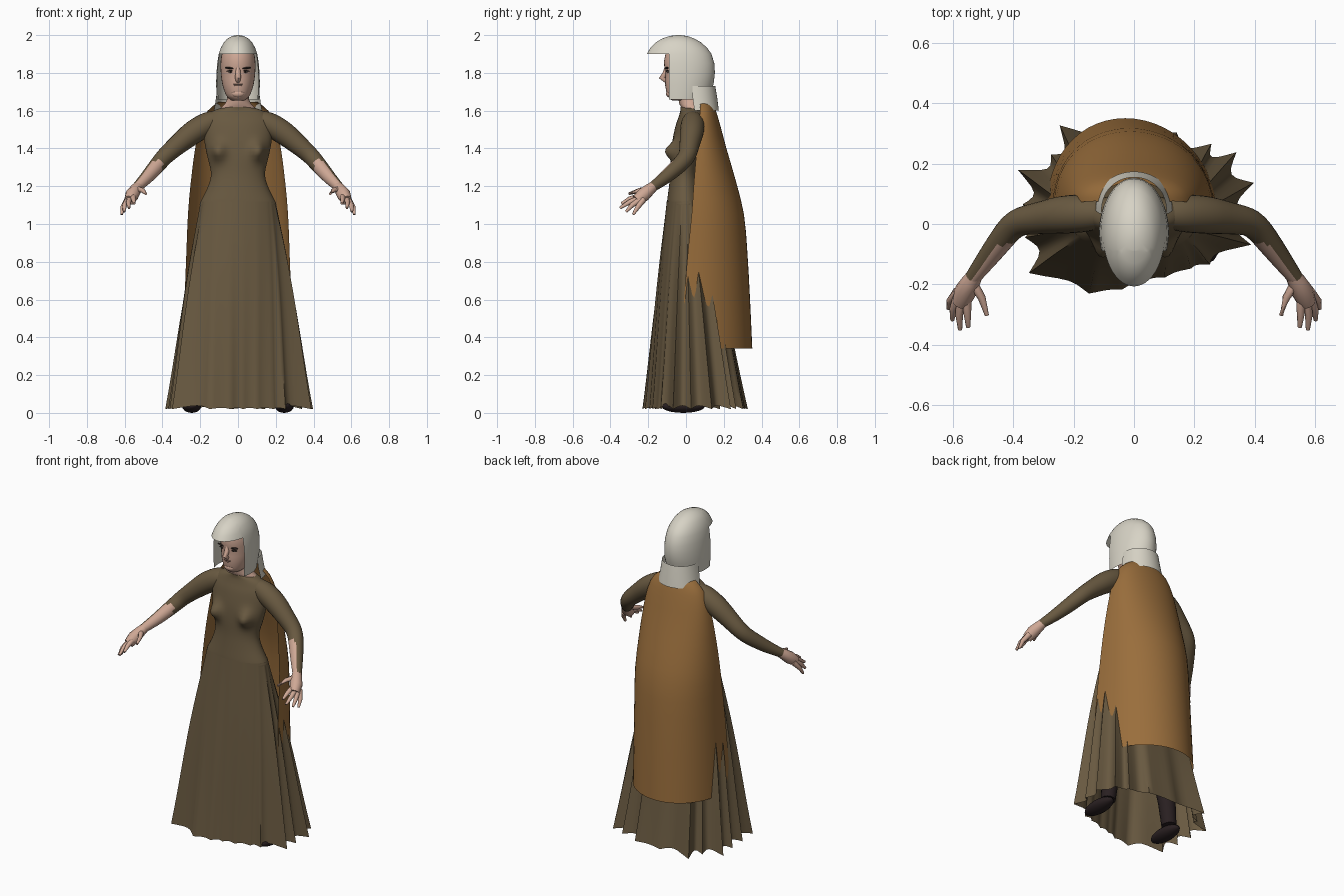
import bpy, bmesh
from math import sin, cos, pi, radians, exp
from mathutils import Vector

cube = bpy.data.objects.get("Cube")
if cube:
    bpy.data.objects.remove(cube)


def material(name, colour):
    m = bpy.data.materials.new(name)
    m.use_nodes = True
    m.diffuse_color = (*colour, 1)
    m.node_tree.nodes["Principled BSDF"].inputs["Base Color"].default_value = (*colour, 1)
    return m


DRESS = material("dress brown", (0.14, 0.1, 0.052))
CAPE = material("cape ochre", (0.32, 0.155, 0.045))
HAIR = material("white hair", (0.68, 0.65, 0.56))
SKIN = material("skin", (0.62, 0.39, 0.3))
BOOT = material("boot dark", (0.022, 0.014, 0.015))
BROW = material("brow dark", (0.03, 0.02, 0.017))
LIP = material("lip", (0.45, 0.26, 0.2))
EYE = material("eye white", (0.4, 0.33, 0.28))


def finish(name, bm, mats, angle=45):
    bmesh.ops.recalc_face_normals(bm, faces=bm.faces)
    me = bpy.data.meshes.new(name)
    bm.to_mesh(me)
    bm.free()
    ob = bpy.data.objects.new(name, me)
    bpy.context.collection.objects.link(ob)
    for m in mats:
        me.materials.append(m)
    bpy.ops.object.select_all(action='DESELECT')
    ob.select_set(True)
    bpy.context.view_layer.objects.active = ob
    bpy.ops.object.shade_smooth_by_angle(angle=radians(angle))
    return ob


def loft(rings, closed=True, caps=True):
    """Skin a list of point rings into a bmesh."""
    bm = bmesh.new()
    rows = [[bm.verts.new(p) for p in r] for r in rings]
    n = len(rows[0])
    for a, b in zip(rows, rows[1:]):
        for i in range(n if closed else n - 1):
            j = (i + 1) % n
            bm.faces.new((a[i], a[j], b[j], b[i]))
    if caps:
        bm.faces.new(rows[0][::-1])
        bm.faces.new(rows[-1])
    return bm


def refine(rows, steps=4):
    """Add rows between the given ones along a smooth curve."""
    out = []
    for i in range(len(rows) - 1):
        a, b, c, d = (Vector(rows[min(max(k, 0), len(rows) - 1)]) for k in range(i - 1, i + 3))
        for s in range(steps):
            t = s / steps
            out.append(b + (c - a) * (t / 2) + (a * 2 - b * 5 + c * 4 - d) * (t * t / 2)
                       + (b * 3 - a - c * 3 + d) * (t ** 3 / 2))
    return out + [Vector(rows[-1])]


def oval(z, hw, front, back, n=32):
    """Level oval ring given half width, front y and back y."""
    c, h = (front + back) / 2, (back - front) / 2
    return [(hw * cos(2 * pi * i / n), c + h * sin(2 * pi * i / n), z) for i in range(n)]


def arc(z, hw, front, back, skew=0.0, n=28):
    """Full half oval open to the front."""
    sines = [abs(sin(pi * i / n)) for i in range(n + 1)]
    return [(hw * cos(pi * i / n) - skew * q, front + (back - front) * q ** .85, z)
            for i, q in enumerate(sines)]


def tube(points, radii, n=12):
    pts = [Vector(p) for p in points]
    rings = []
    for i, p in enumerate(pts):
        d = (pts[min(i + 1, len(pts) - 1)] - pts[max(i - 1, 0)]).normalized()
        u = d.cross(Vector((0.3, 1, 0.2))).normalized()
        v = d.cross(u)
        rings.append([p + radii[i] * (u * cos(2 * pi * k / n) + v * sin(2 * pi * k / n))
                      for k in range(n)])
    return loft(rings)


def ball(name, centre, size, mat, tilt=0.0):
    bm = bmesh.new()
    bmesh.ops.create_uvsphere(bm, u_segments=16, v_segments=10, radius=1)
    ob = finish(name, bm, [mat], 60)
    ob.location, ob.scale, ob.rotation_euler = centre, size, (0, tilt, 0)


# Bodice with the bust pushed out of its front
bodice = [(1.1, .203, -.1, .09), (1.12, .197, -.1, .09), (1.2, .158, -.09, .075),
          (1.27, .143, -.083, .07), (1.36, .163, -.08, .09), (1.44, .178, -.072, .1),
          (1.52, .18, -.055, .1), (1.57, .165, -.038, .1), (1.6, .13, -.03, .095),
          (1.62, .07, -.03, .09)]
bm = loft([oval(*r, n=64) for r in refine(bodice)])
for v in bm.verts:
    if v.co.y < 0:
        push = exp(-((abs(v.co.x) - .1) / .036) ** 2 - ((v.co.z - 1.385) / .045) ** 2)
        v.co.y -= .05 * push
        v.co.x *= 1 + .1 * push
finish("bodice", bm, [DRESS], 60)

# Pleated skirt: each ridge is (angle, hem radius), with folds between ridges
ridges = [(-155, .385), (-123, .275), (-100, .22), (-82, .195), (-60, .205), (-38, .24),
          (-28, .285), (-10, .395), (4, .385), (19, .42), (35, .415), (46, .37), (65, .335),
          (97, .315), (127, .41), (140, .36), (155, .425), (170, .375), (187, .365)]
hem = []
for (a0, r0), (a1, r1) in zip(ridges, ridges[1:] + [(205, .385)]):
    fold = .13 if max(r0, r1) > .34 else .05
    for k in range(6):
        u = k / 6
        hem.append((radians(a0 + (a1 - a0) * u), r0 + (r1 - r0) * u, 1 - fold * sin(pi * u)))
rows = []
for s in range(13):
    t = s / 12
    row = []
    for a, r, f in hem:
        top = Vector((.198 * cos(a), -.005 + .097 * sin(a), 1.12))
        p = top.lerp(Vector((r * cos(a), r * sin(a), .02 + .14 * (1 - f))), t)
        k = (1 + .08 * sin(pi * t) * (1 - t)) * (1 - (1 - f) * t ** .7)
        row.append((p.x * k, p.y * k, p.z))
    rows.append(row)
finish("skirt", loft(rows, caps=False), [DRESS], 60)

# Cape
cape = [(1.645, .105, .075, .14), (1.6, .16, .075, .158), (1.52, .2, .066, .182),
        (1.4, .227, .057, .214), (1.22, .25, .042, .266), (1.05, .265, .03, .307),
        (.85, .273, .01, .325), (.6, .282, -.01, .339), (.34, .29, -.02, .351)]
finish("cape", loft([arc(*r, skew=.022 * (1.645 - r[0])) for r in refine(cape, 2)],
                    False, False), [CAPE])

# Head and neck
head = [(1.655, .035, -.075, .03), (1.67, .054, -.093, .05), (1.69, .067, -.102, .07),
        (1.74, .083, -.11, .1), (1.8, .091, -.11, .12), (1.86, .092, -.117, .12),
        (1.92, .08, -.1, .1), (1.96, .05, -.07, .07)]
finish("head", loft([oval(*r) for r in refine(head, 2)]), [SKIN], 60)
neck = [(1.58, .125, 0, .1), (1.61, .098, -.022, .09), (1.635, .07, -.035, .085),
        (1.66, .058, -.04, .08), (1.72, .054, -.045, .08)]
finish("neck", loft([oval(*r) for r in neck]), [SKIN], 60)
finish("nose", tube([(0, -.1, 1.835), (0, -.109, 1.8), (0, -.128, 1.774), (0, -.104, 1.757)],
                    [.012, .014, .016, .012]), [SKIN], 80)
ball("mouth_line", (0, -.1055, 1.739), (.026, .007, .0018), BROW)
ball("upper_lip", (0, -.104, 1.742), (.025, .008, .004), LIP)
ball("lower_lip", (0, -.103, 1.733), (.022, .008, .005), LIP)
ball("chin", (0, -.088, 1.69), (.034, .018, .02), SKIN)

# Hair: a dome cut away for the face, with a flared piece on the nape
dome = [(2.0, .008, -.05, -.03), (1.995, .032, -.088, .008), (1.98, .058, -.13, .048),
        (1.96, .076, -.162, .082), (1.93, .092, -.19, .114), (1.9, .102, -.207, .135),
        (1.85, .11, -.21, .15), (1.8, .114, -.21, .153), (1.74, .116, -.2, .146),
        (1.66, .112, -.18, .116)]
bm = loft([oval(*r, n=48) for r in dome], caps=False)
bm.faces.new([v for v in bm.verts if v.co.z > 1.999])
bmesh.ops.bisect_plane(bm, geom=bm.verts[:] + bm.edges[:] + bm.faces[:],
                       plane_co=(0, -.09, 0), plane_no=(0, 1, 0))
gone = [f for f in bm.faces
        if f.calc_center_median().z < 1.9 and f.calc_center_median().y < -.0901]
bmesh.ops.delete(bm, geom=gone, context='FACES')
finish("hair", bm, [HAIR], 60)
flap = [(1.73, .108, .035, .155), (1.67, .116, .035, .165), (1.6, .127, .045, .174)]
finish("nape_hair", loft([arc(*r) for r in flap], False, False), [HAIR])

for side, s in (("left", 1), ("right", -1)):
    def flip(pts):
        return [(s * x, y, z) for x, y, z in pts]

    # Eyes and frowning brows
    ball(side + "_eye", (s * .038, -.094, 1.805), (.014, .01, .005), EYE)
    ball(side + "_pupil", (s * .037, -.1, 1.806), (.007, .005, .005), BROW)
    ball(side + "_eyelid", (s * .039, -.097, 1.811), (.021, .01, .004), BROW, s * .1)
    ball(side + "_brow", (s * .041, -.101, 1.825), (.029, .01, .005), BROW, -s * .1)

    # Arm (x, y, z, radius): the sleeve is open on the inner face of the forearm
    arm = refine([(.07, .035, 1.56, .035), (.12, .035, 1.548, .052), (.17, .035, 1.526, .062),
                  (.24, .03, 1.483, .062), (.31, .02, 1.427, .054), (.375, .008, 1.37, .047),
                  (.412, -.018, 1.33, .044), (.45, -.065, 1.285, .04),
                  (.49, -.118, 1.24, .034), (.535, -.178, 1.195, .026)], 3)
    bm = tube(flip([p[:3] for p in arm]), [p[3] for p in arm], 24)
    bmesh.ops.recalc_face_normals(bm, faces=bm.faces)
    for f in bm.faces:
        inner = -s * f.normal.x * .7 - f.normal.y * .6 + f.normal.z * .1
        f.material_index = int(f.calc_center_median().y < -.068 and inner > .1)
    finish(side + "_arm", bm, [DRESS, SKIN], 60)

    # Hand
    finish(side + "_palm", tube(flip([(.525, -.165, 1.205), (.54, -.19, 1.185),
                                      (.56, -.225, 1.155), (.574, -.262, 1.125)]),
                                [.025, .031, .037, .029]), [SKIN], 60)
    fingers = {"thumb": [(.535, -.195, 1.185), (.505, -.245, 1.178), (.488, -.303, 1.16)],
               "index": [(.555, -.25, 1.145), (.553, -.3, 1.132), (.55, -.342, 1.108)],
               "middle": [(.572, -.25, 1.135), (.58, -.3, 1.115), (.577, -.35, 1.085)],
               "ring": [(.583, -.24, 1.13), (.6, -.285, 1.1), (.603, -.318, 1.065)],
               "little": [(.585, -.225, 1.13), (.61, -.255, 1.09), (.616, -.28, 1.05)]}
    for name, pts in fingers.items():
        finish(side + "_" + name, tube(flip(pts), [.017, .013, .007], 8), [SKIN], 60)

    # Boot
    finish(side + "_boot", tube(flip([(.17, .03, .45), (.21, .04, .2), (.225, .04, .06)]),
                                [.06, .05, .043]), [BOOT], 60)
    ball(side + "_foot", (s * .245, -.015, .035), (.05, .115, .035), BOOT)
